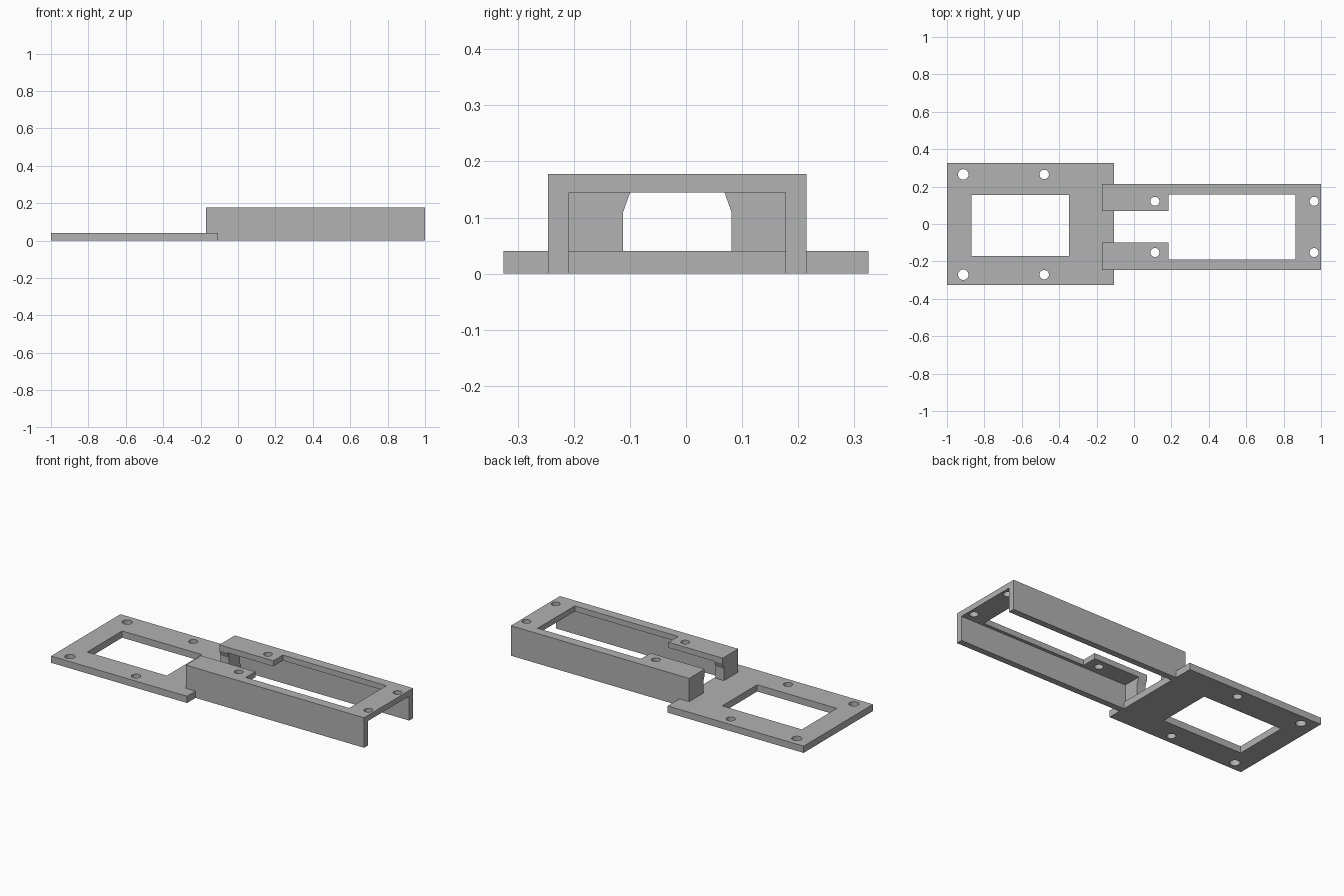
import bpy, bmesh, math
from mathutils import Matrix, Vector

cube = bpy.data.objects.get("Cube")
if cube:
    bpy.data.objects.remove(cube, do_unlink=True)

grey = bpy.data.materials.new("plain grey")
grey.use_nodes = True
colour = (0.445, 0.445, 0.445, 1)
grey.diffuse_color = colour
grey.node_tree.nodes["Principled BSDF"].inputs["Base Color"].default_value = colour

# Columns: profile u, profile v, extrusion direction
FLAT = Matrix.Identity(3)
SIDE = Matrix(((1, 0, 0), (0, 0, 1), (0, 1, 0)))
END = Matrix(((0, 0, 1), (1, 0, 0), (0, 1, 0)))


def rect(u0, u1, v0, v1):
    return [(u0, v0), (u1, v0), (u1, v1), (u0, v1)]


def circle(u, v, r, n=32):
    return [(u + r * math.cos(2 * math.pi * i / n),
             v + r * math.sin(2 * math.pi * i / n)) for i in range(n)]


def slab(name, loops, low, high, axes=FLAT, shift_y=0, mirror=1):
    """Filled outline with inner cut-outs, extruded from low to high."""
    curve = bpy.data.curves.new(name + "_outline", "CURVE")
    curve.dimensions = "2D"
    curve.fill_mode = "BOTH"
    curve.extrude = (high - low) / 2
    for loop in loops:
        spline = curve.splines.new("POLY")
        spline.points.add(len(loop) - 1)
        for point, (u, v) in zip(spline.points, loop):
            point.co = (u, v, 0, 1)
        spline.use_cyclic_u = True
    helper = bpy.data.objects.new(name + "_outline", curve)
    bpy.context.collection.objects.link(helper)
    bpy.context.view_layer.update()
    graph = bpy.context.evaluated_depsgraph_get()
    mesh = bpy.data.meshes.new_from_object(helper.evaluated_get(graph))
    bpy.data.objects.remove(helper, do_unlink=True)
    bpy.data.curves.remove(curve)

    bm = bmesh.new()
    bm.from_mesh(mesh)
    for vert in bm.verts:
        co = axes @ (vert.co + Vector((0, 0, (low + high) / 2)))
        vert.co = (co.x, mirror * co.y + shift_y, co.z)
    bmesh.ops.remove_doubles(bm, verts=bm.verts, dist=0.0001)
    bmesh.ops.recalc_face_normals(bm, faces=bm.faces)
    for face in bm.faces:
        face.smooth = False
        face.material_index = 0
    bm.to_mesh(mesh)
    bm.free()
    mesh.name = name
    mesh.materials.clear()
    mesh.materials.append(grey)
    obj = bpy.data.objects.new(name, mesh)
    bpy.context.collection.objects.link(obj)
    return obj


PLATE_END, PLATE_TOP = -0.107, 0.04
START, MID_Y = -0.171, -0.0155
HALF, INNER = 0.23, 0.193
DECK_LOW, DECK_TOP = 0.145, 0.178

# Base plate with window and screw holes
plate = [rect(-1, PLATE_END, -0.325, 0.325), rect(-0.87, -0.347, -0.172, 0.156)]
for y in (-0.271, 0.265):
    plate += [circle(-0.913, y, 0.028), circle(-0.48, y, 0.025)]
slab("base_plate", plate, 0, PLATE_TOP)

# Bracket deck: a fork with a narrow mouth and wide slot
half_fork = [(START, 0.084), (0.184, 0.084), (0.184, 0.174), (0.863, 0.174)]
fork = [(START, HALF)] + half_fork
fork += [(x, -y) for x, y in reversed(half_fork)]
fork += [(START, -HALF), (1, -HALF), (1, HALF)]
screws = [circle(x, y, 0.024) for x in (0.112, 0.963) for y in (-0.137, 0.137)]
slab("bracket_deck", [fork] + screws, DECK_LOW, DECK_TOP, shift_y=MID_Y)

# Side walls step over the plate; chamfered end blocks close the arms
wall = [(START, PLATE_TOP), (PLATE_END, PLATE_TOP), (PLATE_END, 0), (1, 0),
        (1, DECK_LOW), (START, DECK_LOW)]
block = [(INNER, PLATE_TOP), (0.0965, PLATE_TOP), (0.0965, 0.11),
         (0.084, DECK_LOW), (INNER, DECK_LOW)]
for side, sign in (("left", -1), ("right", 1)):
    slab("wall_" + side, [wall], INNER, HALF, SIDE, MID_Y, sign)
    slab("end_block_" + side, [block], START, START + 0.055, END, MID_Y, sign)
